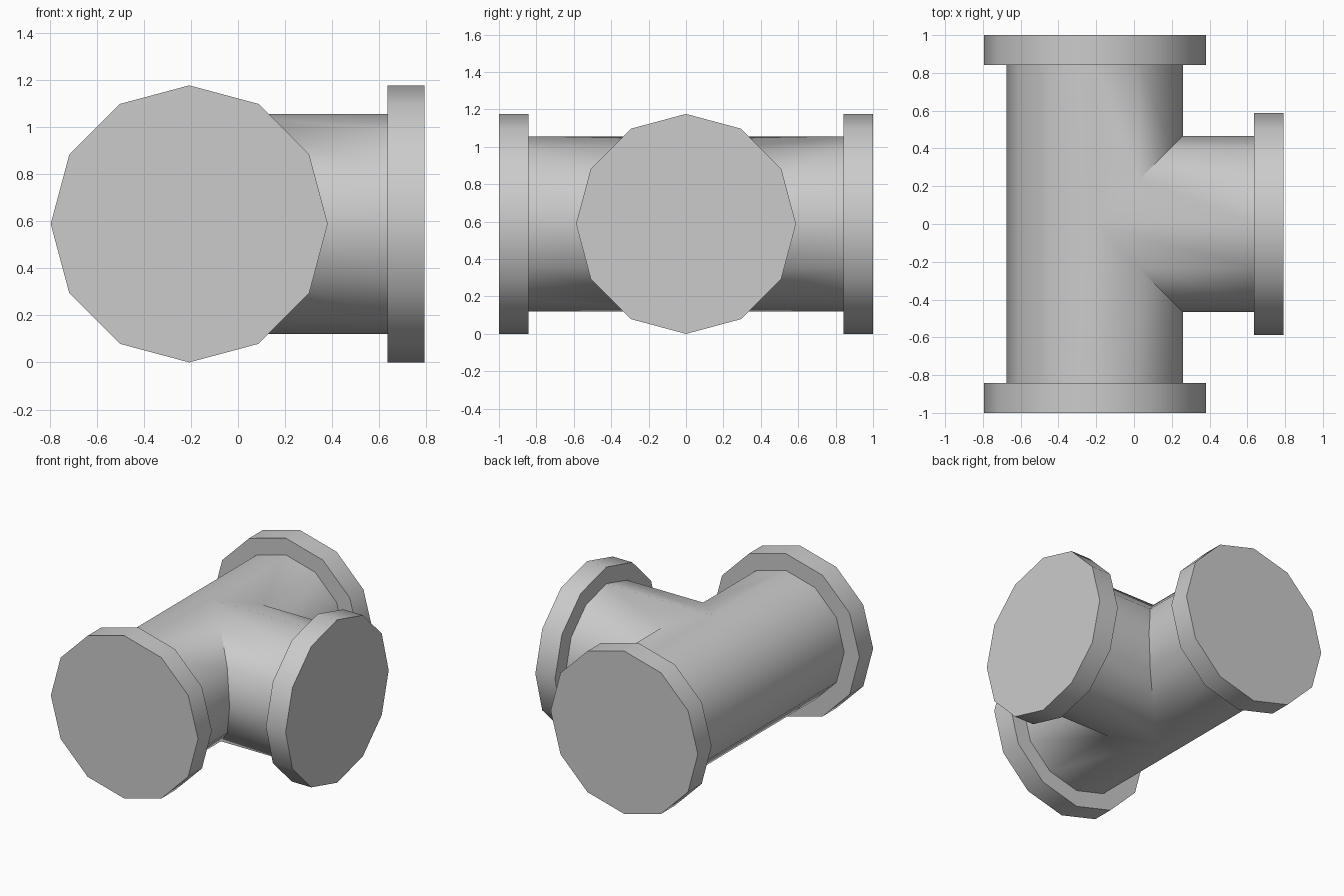
import bpy, bmesh, math
from mathutils import Matrix, Vector

if "Cube" in bpy.data.objects:
    bpy.data.objects.remove(bpy.data.objects["Cube"])

SIDES = 12
PIPE_R, FLANGE_R, FLANGE_T = 0.467, 0.588, 0.157
CENTRE = Vector((-0.207, 0, FLANGE_R))

grey = bpy.data.materials.new("pipe grey")
grey.use_nodes = True
grey.diffuse_color = (0.6, 0.6, 0.6, 1)
grey.node_tree.nodes["Principled BSDF"].inputs["Base Color"].default_value = (0.6, 0.6, 0.6, 1)


def finish(name, bm):
    bmesh.ops.recalc_face_normals(bm, faces=bm.faces)
    mesh = bpy.data.meshes.new(name)
    bm.to_mesh(mesh)
    bm.free()
    ob = bpy.data.objects.new(name, mesh)
    bpy.context.collection.objects.link(ob)
    mesh.materials.append(grey)
    bpy.ops.object.select_all(action="DESELECT")
    ob.select_set(True)
    bpy.context.view_layer.objects.active = ob
    bpy.ops.object.shade_smooth_by_angle(angle=math.radians(35))
    return ob


def add_arm(bm, axis, side, length, mitre):
    """Open tube along axis whose inner end is cut to meet the other arms."""
    up = Vector((0, 0, 1))
    inner, outer = [], []
    for i in range(SIDES):
        a = math.tau * i / SIDES
        across = PIPE_R * math.cos(a)
        p = CENTRE + side * across + up * PIPE_R * math.sin(a)
        inner.append(bm.verts.new(p + axis * mitre(across)))
        outer.append(bm.verts.new(p + axis * length))
    for i in range(SIDES):
        j = (i + 1) % SIDES
        bm.faces.new((inner[i], inner[j], outer[j], outer[i]))


X, Y = Vector((1, 0, 0)), Vector((0, 1, 0))
ends = (("front", -Y, 1.0), ("back", Y, 1.0), ("branch", X, 0.999))

# Tee body: two straight arms and a mitred branch
bm = bmesh.new()
for name, axis, reach in ends:
    if name == "branch":
        add_arm(bm, axis, Y, reach - FLANGE_T, abs)
    else:
        add_arm(bm, axis, X, reach - FLANGE_T, lambda s: max(0, s))
bmesh.ops.remove_doubles(bm, verts=bm.verts, dist=0.0005)
finish("tee_pipe", bm)

# Closed flange on each open end
for name, axis, reach in ends:
    turn = axis.to_track_quat("Z", "Y").to_matrix().to_4x4()
    # Corners point straight up and sideways
    place = Matrix.Translation(CENTRE + axis * (reach - FLANGE_T / 2)) @ turn
    bm = bmesh.new()
    bmesh.ops.create_cone(bm, cap_ends=True, segments=SIDES, radius1=FLANGE_R,
                          radius2=FLANGE_R, depth=FLANGE_T, matrix=place)
    finish(name + "_flange", bm)
